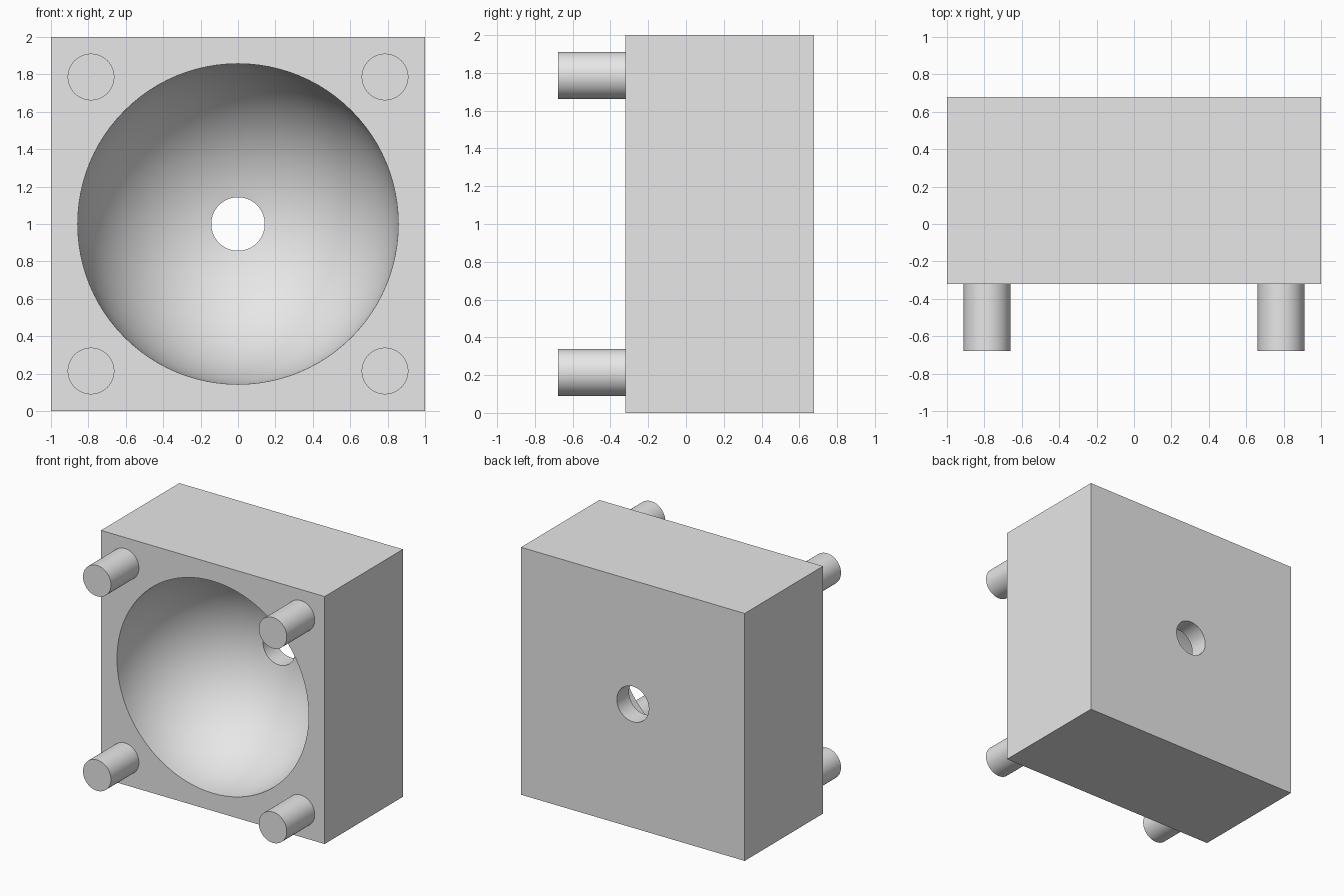
import bpy
import bmesh
import math
from mathutils import Matrix, Vector

if "Cube" in bpy.data.objects:
    bpy.data.objects.remove(bpy.data.objects["Cube"], do_unlink=True)

FRONT, BACK, MID_Z = -0.3214, 0.6786, 1.0
CAVITY_R, HOLE_R = 0.857, 0.143
PEG_R, PEG_OFFSET, PEG_FRONT = 0.125, 0.786, -0.6786

# Single plain grey
grey = bpy.data.materials.new("light_grey")
grey.use_nodes = True
colour = (0.8, 0.8, 0.8, 1.0)
grey.diffuse_color = colour
grey.node_tree.nodes["Principled BSDF"].inputs["Base Color"].default_value = colour


def add_object(name, bm):
    bmesh.ops.recalc_face_normals(bm, faces=bm.faces)
    mesh = bpy.data.meshes.new(name)
    bm.to_mesh(mesh)
    bm.free()
    mesh.materials.append(grey)
    obj = bpy.data.objects.new(name, mesh)
    bpy.context.collection.objects.link(obj)
    return obj


def activate(obj):
    bpy.ops.object.select_all(action="DESELECT")
    obj.select_set(True)
    bpy.context.view_layer.objects.active = obj


def lathe(name, profile, steps):
    """Spin (radius, y) points around the y axis at mid height."""
    bm = bmesh.new()
    verts = [bm.verts.new((r, y, MID_Z)) for r, y in profile]
    edges = [bm.edges.new(pair) for pair in zip(verts, verts[1:])]
    bmesh.ops.spin(bm, geom=verts + edges, cent=(0, 0, MID_Z), axis=(0, 1, 0),
                   angle=math.tau, steps=steps)
    bmesh.ops.remove_doubles(bm, verts=bm.verts, dist=1e-5)
    return add_object(name, bm)


# Square block
bm = bmesh.new()
bmesh.ops.create_cube(bm, size=1.0)
bmesh.ops.scale(bm, vec=(2, BACK - FRONT, 2), verts=bm.verts)
bmesh.ops.translate(bm, vec=(0, (FRONT + BACK) / 2, MID_Z), verts=bm.verts)
block = add_object("block", bm)

# Cutter: hemispherical bowl that runs into a round through hole
start = math.asin(HOLE_R / CAVITY_R)
arc = []
for i in range(25):
    a = math.pi / 2 + (start - math.pi / 2) * i / 24
    arc.append((CAVITY_R * math.sin(a), FRONT + CAVITY_R * math.cos(a)))
profile = ([(0, FRONT - 0.2), (CAVITY_R, FRONT - 0.2)] + arc
           + [(HOLE_R, BACK + 0.2), (0, BACK + 0.2)])
cutter = lathe("bowl_cutter", profile, 96)
cutter.hide_render = True

cut = block.modifiers.new("bowl", "BOOLEAN")
cut.operation = "DIFFERENCE"
cut.solver = "EXACT"
cut.object = cutter
activate(block)
bpy.ops.object.modifier_apply(modifier=cut.name)
bpy.data.objects.remove(cutter, do_unlink=True)
bpy.ops.object.shade_smooth_by_angle(angle=math.radians(30))

# Four corner pegs on the front
for side, x in (("left", PEG_OFFSET), ("right", -PEG_OFFSET)):
    for level, z in (("upper", MID_Z + PEG_OFFSET), ("lower", MID_Z - PEG_OFFSET)):
        bm = bmesh.new()
        place = (Matrix.Translation(Vector((x, (PEG_FRONT + FRONT) / 2, z)))
                 @ Matrix.Rotation(math.pi / 2, 4, "X"))
        bmesh.ops.create_cone(bm, cap_ends=True, segments=48, radius1=PEG_R,
                              radius2=PEG_R, depth=FRONT - PEG_FRONT, matrix=place)
        peg = add_object(f"{level}_{side}_peg", bm)
        activate(peg)
        bpy.ops.object.shade_smooth_by_angle(angle=math.radians(30))
